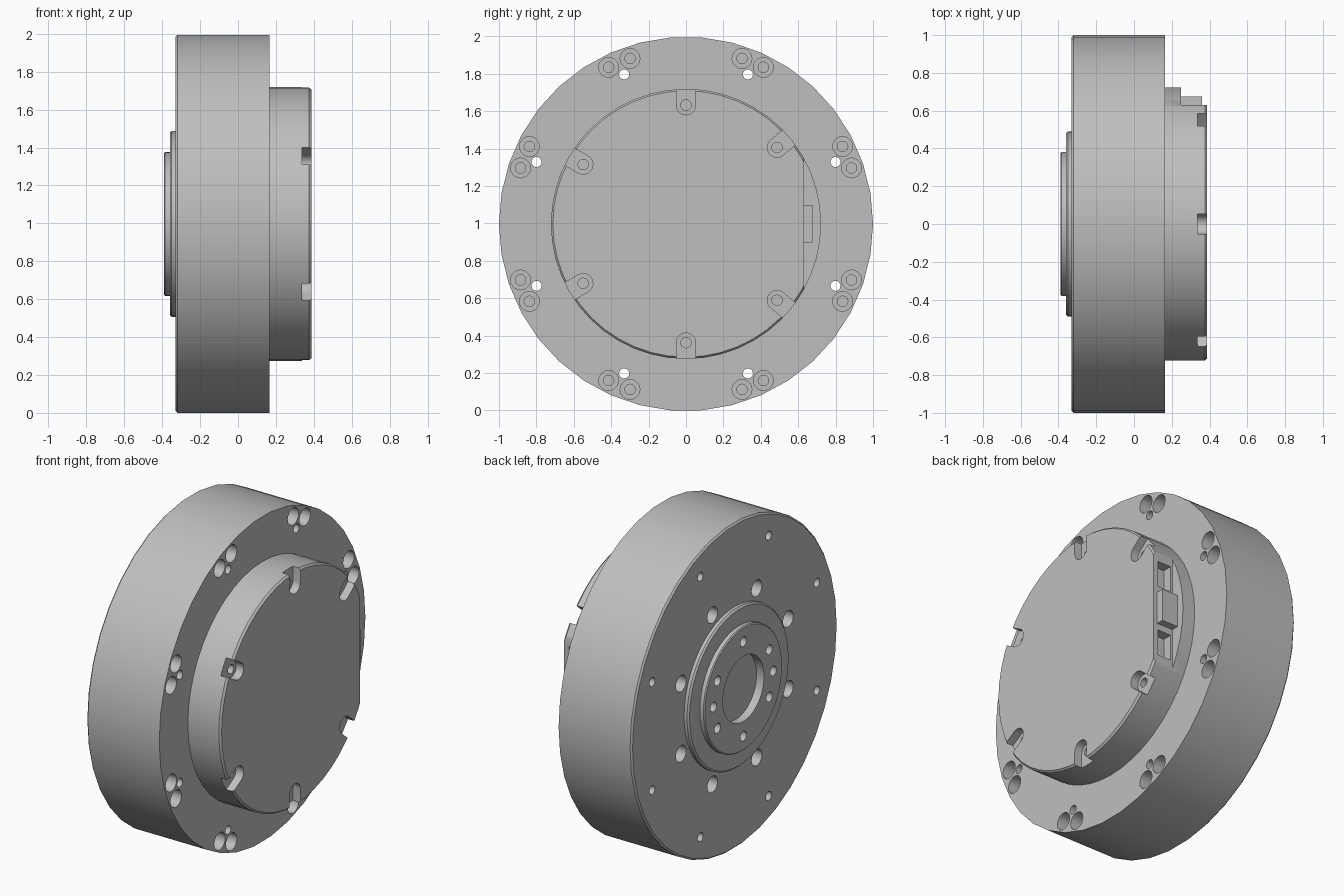
import bpy, bmesh, math

old = bpy.data.objects.get("Cube")
if old:
    bpy.data.objects.remove(old, do_unlink=True)

MID = 0.997  # height of the main axis

metal = bpy.data.materials.new("grey metal")
metal.use_nodes = True
GREY = (0.52, 0.52, 0.52, 1)
metal.diffuse_color = GREY
metal.node_tree.nodes["Principled BSDF"].inputs["Base Color"].default_value = GREY


def add_lathe(bm, profile, sides, y=0, z=0):
    """Turned solid along x from (x, radius) pairs, closed at both ends."""
    rings = []
    for x, r in profile:
        rings.append([bm.verts.new((x, y + r * math.cos(math.tau * i / sides),
                                    MID + z + r * math.sin(math.tau * i / sides)))
                      for i in range(sides)])
    for a, b in zip(rings, rings[1:]):
        for i in range(sides):
            j = (i + 1) % sides
            bm.faces.new((a[i], a[j], b[j], b[i]))
    bm.faces.new(rings[0])
    bm.faces.new(rings[-1])


def add_prism(bm, outline, x0, x1):
    """Extrude a (y, z) outline along x."""
    a, b = [[bm.verts.new((x, y, MID + z)) for y, z in outline] for x in (x0, x1)]
    n = len(outline)
    for i in range(n):
        j = (i + 1) % n
        bm.faces.new((a[i], a[j], b[j], b[i]))
    bm.faces.new(a)
    bm.faces.new(b)


def add_box(bm, x, y, z):
    add_prism(bm, [(y[0], z[0]), (y[1], z[0]), (y[1], z[1]), (y[0], z[1])], *x)


def finish(name, bm):
    bmesh.ops.recalc_face_normals(bm, faces=bm.faces[:])
    mesh = bpy.data.meshes.new(name)
    bm.to_mesh(mesh)
    bm.free()
    mesh.materials.append(metal)
    obj = bpy.data.objects.new(name, mesh)
    bpy.context.collection.objects.link(obj)
    return obj


def select(obj):
    bpy.ops.object.select_all(action='DESELECT')
    obj.select_set(True)
    bpy.context.view_layer.objects.active = obj


def cut(obj, bm):
    cutter = finish("cutter", bm)
    cutter.hide_render = True
    select(obj)
    mod = obj.modifiers.new("cut", 'BOOLEAN')
    mod.operation = 'DIFFERENCE'
    mod.solver = 'EXACT'
    mod.object = cutter
    bpy.ops.object.modifier_apply(modifier=mod.name)
    bpy.data.objects.remove(cutter, do_unlink=True)


def smooth(obj):
    select(obj)
    bpy.ops.object.shade_smooth_by_angle(angle=math.radians(30))


def polar(radius, degrees):
    """Point at an angle measured from the top."""
    a = math.radians(degrees)
    return radius * math.sin(a), radius * math.cos(a)


# Main disc
bm = bmesh.new()
add_lathe(bm, [(-0.33, 0.99), (-0.32, 1), (0.165, 1)], 38)
disc = finish("main_disc", bm)

# Bolt and pin holes, in eight groups, and the wider holes round the hub
holes = bmesh.new()
for k in range(8):
    mid = 22.5 + 45 * k
    for side in (-1, 1):
        add_lathe(holes, [(0.2, 0.053), (0.07, 0.053), (0.07, 0.028), (-0.1, 0.028)],
                  20, *polar(0.934, mid + side * 3.8))
    add_lathe(holes, [(0.2, 0.027), (-0.4, 0.027)], 16, *polar(0.865, mid))
    add_lathe(holes, [(-0.25, 0.05), (-0.4, 0.05)], 20, *polar(0.5625, mid))
cut(disc, holes)
smooth(disc)

# Stepped output hub with a shallow bore
bm = bmesh.new()
add_lathe(bm, [(-0.2, 0.49), (-0.35, 0.49), (-0.36, 0.48), (-0.36, 0.38),
               (-0.384, 0.38), (-0.39, 0.374), (-0.39, 0.2), (-0.34, 0.2)], 48)
hub = finish("output_hub", bm)
holes = bmesh.new()
for angle in (0, 60, 90, 120, 180, 240, 270, 300):
    add_lathe(holes, [(-0.34, 0.03), (-0.5, 0.03)], 16, *polar(0.29, angle))
cut(hub, holes)
smooth(hub)

# Rear cover with one flat side
bm = bmesh.new()
add_lathe(bm, [(0.15, 0.722), (0.375, 0.722), (0.387, 0.712)], 48)
cover = finish("rear_cover", bm)
flat = bmesh.new()
add_box(flat, (0.25, 0.5), (0.63, 1), (-1, 1))
cut(cover, flat)

# Round-ended screw notches, then the screw holes in their floors
ANGLES = (0, 50, 130, 180, 240, 300)
notches, holes = bmesh.new(), bmesh.new()
for angle in ANGLES:
    outline = [(0.052, 0.9), (-0.052, 0.9)]
    outline += [(-0.052 * math.cos(math.pi * i / 10),
                 0.635 - 0.052 * math.sin(math.pi * i / 10)) for i in range(11)]
    a = math.radians(angle)
    c, s = math.cos(a), math.sin(a)
    add_prism(notches, [(u * c + v * s, v * c - u * s) for u, v in outline], 0.337, 0.5)
    add_lathe(holes, [(0.24, 0.028), (0.45, 0.028)], 16, *polar(0.635, angle))
cut(cover, notches)
cut(cover, holes)

# Two sockets in the flat side
sockets = bmesh.new()
for side in (-1, 1):
    add_box(sockets, (0.262, 0.355), (0.57, 0.66),
            sorted((side * 0.14, side * 0.3)))
cut(cover, sockets)
smooth(cover)

# Connector block standing on the ledge
bm = bmesh.new()
add_box(bm, (0.245, 0.36), (0.6, 0.675), (-0.1, 0.1))
finish("connector_block", bm)
